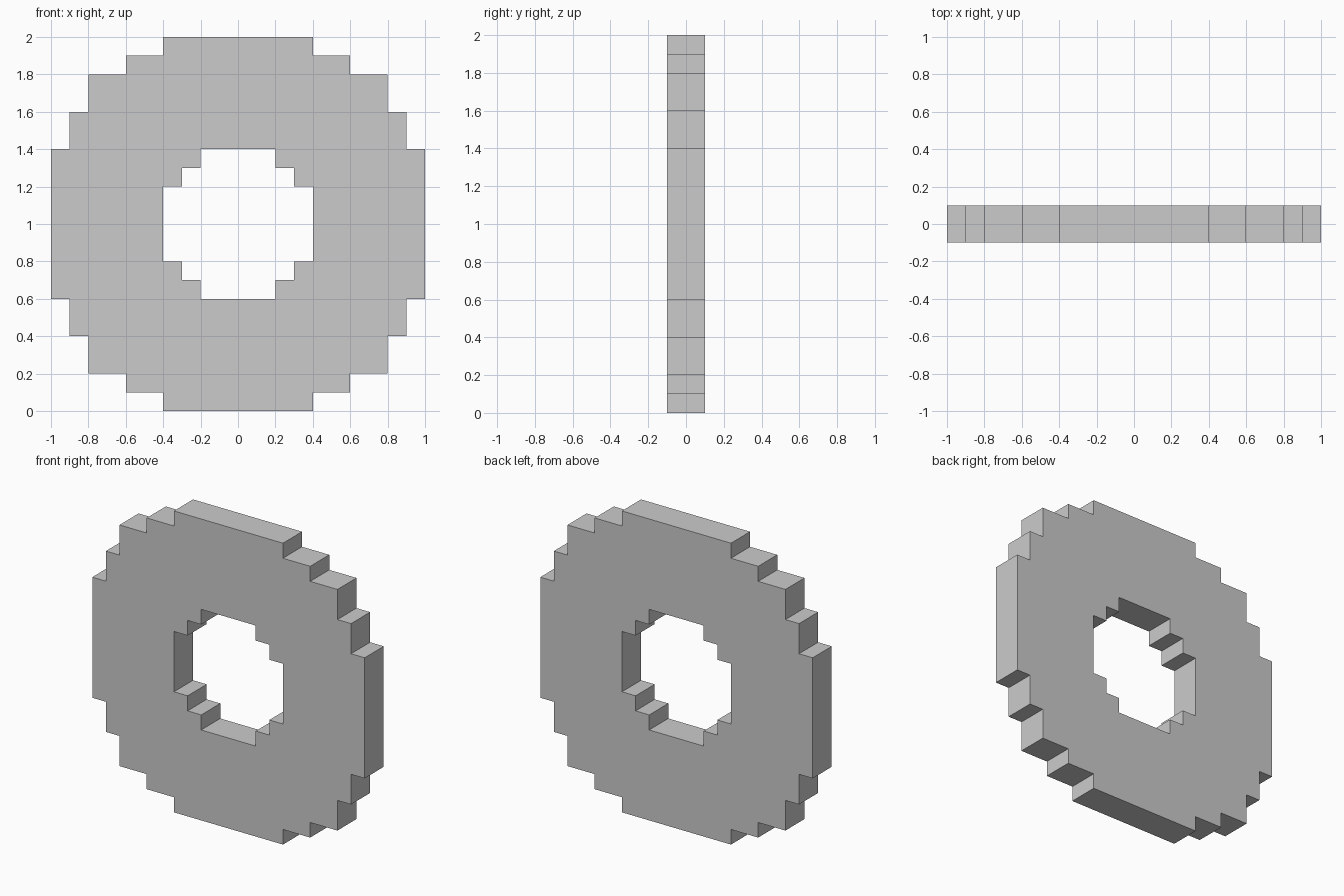
import bpy, bmesh
from mathutils import Matrix

if "Cube" in bpy.data.objects:
    bpy.data.objects.remove(bpy.data.objects["Cube"])

# Stepped quarter outlines (x, z) from the ring's centre, top to side
OUTER = [(0.4, 1.0), (0.4, 0.9), (0.6, 0.9), (0.6, 0.8), (0.8, 0.8),
         (0.8, 0.6), (0.9, 0.6), (0.9, 0.4), (1.0, 0.4)]
HOLE = [(0.2, 0.4), (0.2, 0.3), (0.3, 0.3), (0.3, 0.2), (0.4, 0.2)]


def full_loop(quarter):
    """Mirror a quarter outline into a closed loop."""
    half = quarter + [(x, -z) for x, z in reversed(quarter)]
    return half + [(-x, z) for x, z in reversed(half)]


def extruded_profile(name, loops, half_depth, height):
    """Filled 2D profile with holes, extruded along y, as a mesh."""
    curve = bpy.data.curves.new(name + "_profile", 'CURVE')
    curve.dimensions = '2D'
    curve.fill_mode = 'BOTH'
    curve.extrude = half_depth
    for loop in loops:
        spline = curve.splines.new('POLY')
        spline.points.add(len(loop) - 1)
        for point, (x, z) in zip(spline.points, loop):
            point.co = (x, z, 0, 1)
        spline.use_cyclic_u = True
    profile = bpy.data.objects.new(name + "_profile", curve)
    bpy.context.collection.objects.link(profile)
    mesh = bpy.data.meshes.new_from_object(
        profile.evaluated_get(bpy.context.evaluated_depsgraph_get()))
    bpy.data.objects.remove(profile)

    # Stand the profile upright and weld it into one closed solid
    bm = bmesh.new()
    bm.from_mesh(mesh)
    bmesh.ops.transform(bm, verts=bm.verts, matrix=Matrix.Translation((0, 0, height))
                        @ Matrix.Rotation(1.5707963, 4, 'X'))
    bmesh.ops.remove_doubles(bm, verts=bm.verts, dist=0.0005)
    bmesh.ops.recalc_face_normals(bm, faces=bm.faces)
    for face in bm.faces:
        face.smooth = False
    bm.to_mesh(mesh)
    bm.free()
    mesh.name = name
    obj = bpy.data.objects.new(name, mesh)
    bpy.context.collection.objects.link(obj)
    return obj


# Stepped ring with a stepped centre hole
extruded_profile("stepped_ring", [full_loop(OUTER), full_loop(HOLE)], 0.1, 1.0)
